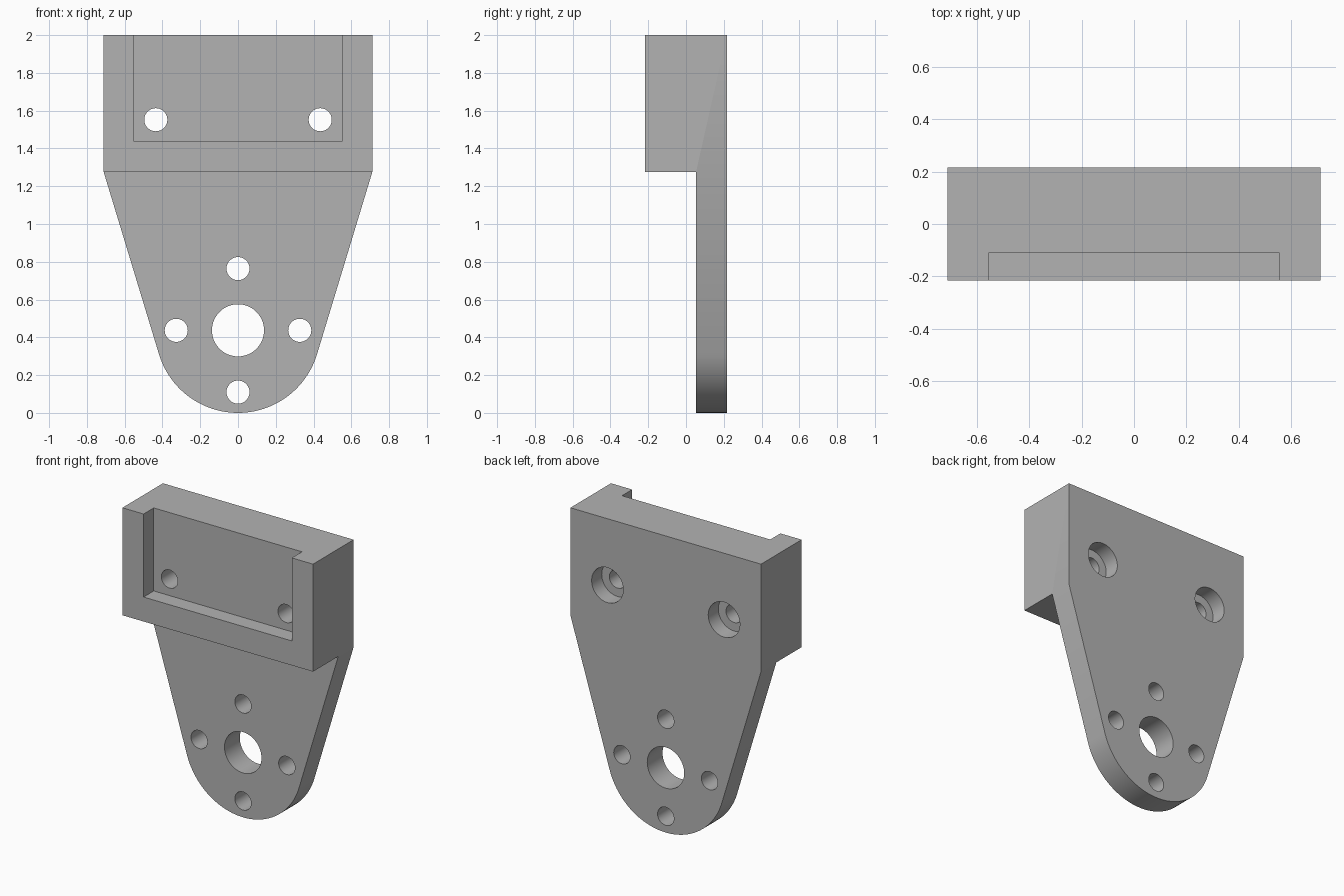
import bpy
import bmesh
from math import radians, sin, cos, atan2, acos, hypot
from mathutils import Matrix, Vector

if "Cube" in bpy.data.objects:
    bpy.data.objects.remove(bpy.data.objects["Cube"], do_unlink=True)

# Overall sizes
HALF_W, HEIGHT, BACK = 0.711, 2.0, 0.216
PLATE_FRONT = 0.053      # front of the thin lower plate
SHOULDER = 1.275         # underside of the thick head
R = 0.437                # rounded foot, also the height of its centre
RECESS_Y = -0.108        # floor of the head's pocket
BOLT_R = 0.061

metal = bpy.data.materials.new("grey metal")
grey = (0.45, 0.45, 0.45, 1)
metal.diffuse_color = grey
metal.use_nodes = True
metal.node_tree.nodes["Principled BSDF"].inputs["Base Color"].default_value = grey


def make_object(name, bm):
    bmesh.ops.recalc_face_normals(bm, faces=bm.faces)
    mesh = bpy.data.meshes.new(name)
    bm.to_mesh(mesh)
    bm.free()
    mesh.materials.append(metal)
    obj = bpy.data.objects.new(name, mesh)
    bpy.context.collection.objects.link(obj)
    return obj


def box(name, lo, hi):
    lo, hi = Vector(lo), Vector(hi)
    bm = bmesh.new()
    bmesh.ops.create_cube(bm, size=1, matrix=Matrix.Translation((lo + hi) / 2)
                          @ Matrix.Diagonal((*(hi - lo), 1)))
    return make_object(name, bm)


def drill(name, x, z, radius, y0, y1):
    bm = bmesh.new()
    bmesh.ops.create_cone(
        bm, cap_ends=True, segments=64, radius1=radius, radius2=radius, depth=y1 - y0,
        matrix=Matrix.Translation((x, (y0 + y1) / 2, z)) @ Matrix.Rotation(radians(90), 4, "X"))
    return make_object(name, bm)


# Bracket blank: straight head, tapered flanks tangent to a rounded foot
rise = SHOULDER - R
tangent = atan2(rise, HALF_W) - acos(R / hypot(HALF_W, rise))
sweep = radians(180) + 2 * tangent
STEPS = 64
outline = [(-HALF_W, SHOULDER), (-HALF_W, HEIGHT), (HALF_W, HEIGHT), (HALF_W, SHOULDER)]
for i in range(STEPS + 1):
    a = tangent - sweep * i / STEPS
    outline.append((R * cos(a), R + R * sin(a)))

bm = bmesh.new()
face = bm.faces.new([bm.verts.new((x, -BACK, z)) for x, z in outline])
extruded = bmesh.ops.extrude_face_region(bm, geom=[face])["geom"]
bmesh.ops.translate(bm, vec=(0, 2 * BACK, 0),
                    verts=[v for v in extruded if isinstance(v, bmesh.types.BMVert)])
bracket = make_object("mounting_bracket", bm)

# Cuts: thin the lower plate and pocket the head
cutters = [
    box("plate_relief", (-1, -1, -1), (1, PLATE_FRONT, SHOULDER)),
    box("head_pocket", (-0.553, -1, 1.44), (0.553, RECESS_Y, 3)),
    drill("centre_bore", 0, R, 0.138, -1, 1),
]

# Ring of four bolt holes around the bore
for i in range(4):
    a = radians(90 * i)
    cutters.append(drill("ring_hole", 0.327 * cos(a), R + 0.327 * sin(a), BOLT_R, -1, 1))

# Head bolt holes, counterbored from the back
for side in (-1, 1):
    cutters.append(drill("head_hole", side * 0.435, 1.552, BOLT_R, -1, 1))
    cutters.append(drill("counterbore", side * 0.435, 1.552, 0.118, BACK - 0.108, 1))

bpy.context.view_layer.objects.active = bracket
for cutter in cutters:
    cutter.hide_render = True
    cut = bracket.modifiers.new(cutter.name, "BOOLEAN")
    cut.operation = "DIFFERENCE"
    cut.solver = "EXACT"
    cut.object = cutter
    bpy.ops.object.modifier_apply(modifier=cut.name)
    bpy.data.objects.remove(cutter, do_unlink=True)

bpy.ops.object.select_all(action="DESELECT")
bracket.select_set(True)
bpy.ops.object.shade_smooth_by_angle(angle=radians(30))
